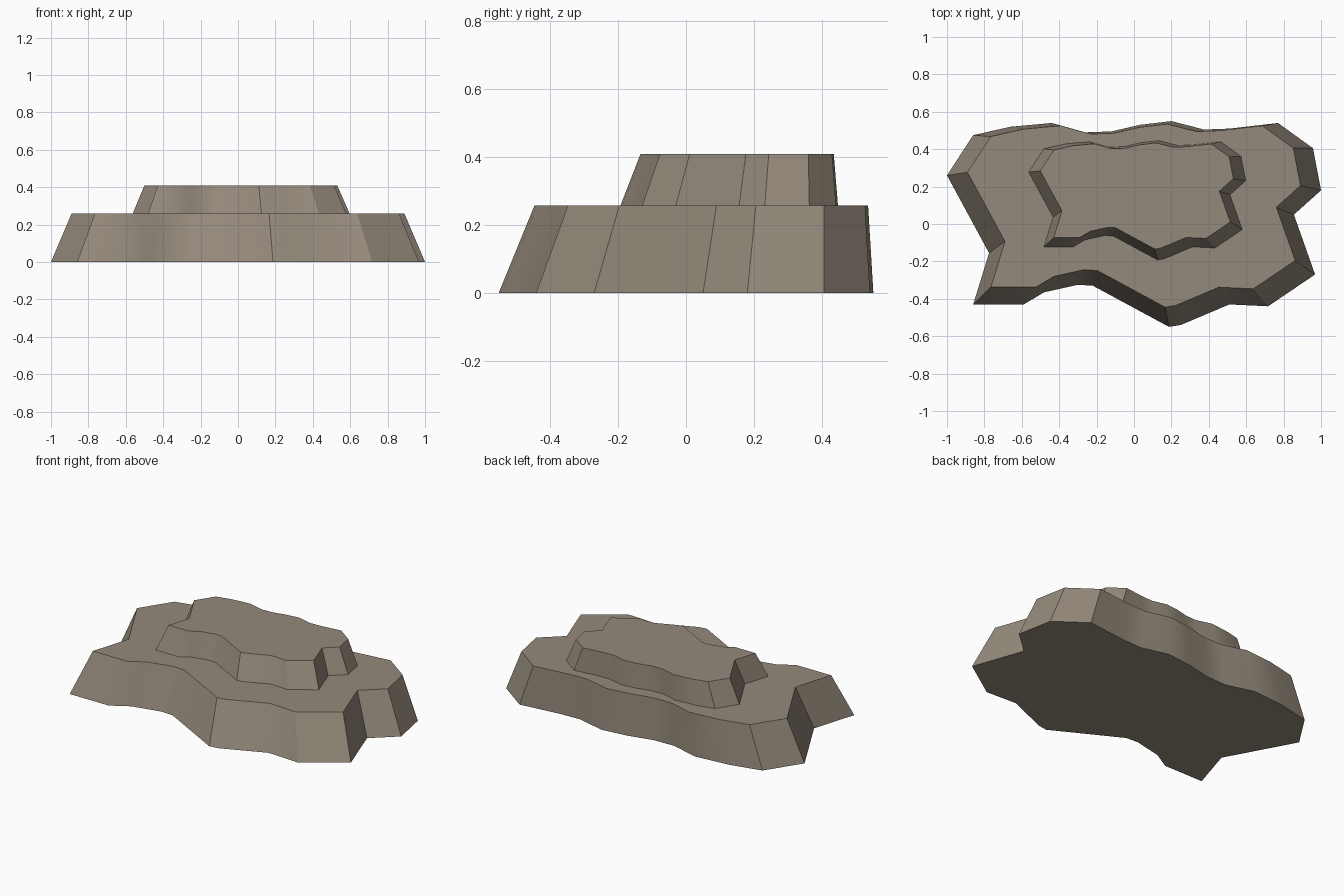
import bpy
import bmesh
import math

cube = bpy.data.objects.get("Cube")
if cube:
    bpy.data.objects.remove(cube, do_unlink=True)

# Stone colour
stone = bpy.data.materials.new("warm grey stone")
stone.use_nodes = True
colour = (0.30, 0.255, 0.20, 1.0)
stone.diffuse_color = colour
bsdf = next(n for n in stone.node_tree.nodes if n.type == "BSDF_PRINCIPLED")
bsdf.inputs["Base Color"].default_value = colour
bsdf.inputs["Roughness"].default_value = 0.9

# Ragged plateau outline at ground level, clockwise from the left tip
OUTLINE = [
    (-1.0, 0.26), (-0.86, 0.475), (-0.66, 0.52), (-0.44, 0.54),
    (-0.26, 0.49), (-0.12, 0.495), (0.03, 0.53), (0.2, 0.55),
    (0.375, 0.505), (0.51, 0.51), (0.77, 0.54), (0.957, 0.405),
    (1.0, 0.18), (0.855, 0.05), (0.968, -0.27), (0.717, -0.44),
    (0.51, -0.43), (0.25, -0.54), (0.187, -0.55), (-0.22, -0.33),
    (-0.3, -0.325), (-0.48, -0.365), (-0.59, -0.43), (-0.86, -0.43),
    (-0.775, -0.155),
]


def build_tier(name, bottom, top):
    """Sloped slab between two scaled copies of the outline: (z, scale, dx, dy)."""
    bm = bmesh.new()
    rings = []
    for z, scale, dx, dy in (bottom, top):
        rings.append([bm.verts.new((x * scale + dx, y * scale + dy, z))
                      for x, y in OUTLINE])
    low, high = rings
    for i in range(len(low)):
        j = (i + 1) % len(low)
        bm.faces.new((low[i], low[j], high[j], high[i]))
    bm.faces.new(low)
    bm.faces.new(high)
    bmesh.ops.recalc_face_normals(bm, faces=bm.faces)
    mesh = bpy.data.meshes.new(name)
    bm.to_mesh(mesh)
    bm.free()
    mesh.materials.append(stone)
    tier = bpy.data.objects.new(name, mesh)
    bpy.context.collection.objects.link(tier)
    bpy.ops.object.select_all(action="DESELECT")
    tier.select_set(True)
    bpy.context.view_layer.objects.active = tier
    bpy.ops.object.shade_smooth_by_angle(angle=math.radians(31))
    return tier


# Broad lower ledge and the smaller ledge set back on top of it
build_tier("lower_ledge", (0.0, 1.0, 0.0, 0.0), (0.258, 0.89, 0.0, 0.045))
build_tier("upper_ledge", (0.258, 0.58, 0.017, 0.127), (0.408, 0.516, 0.015, 0.15))
